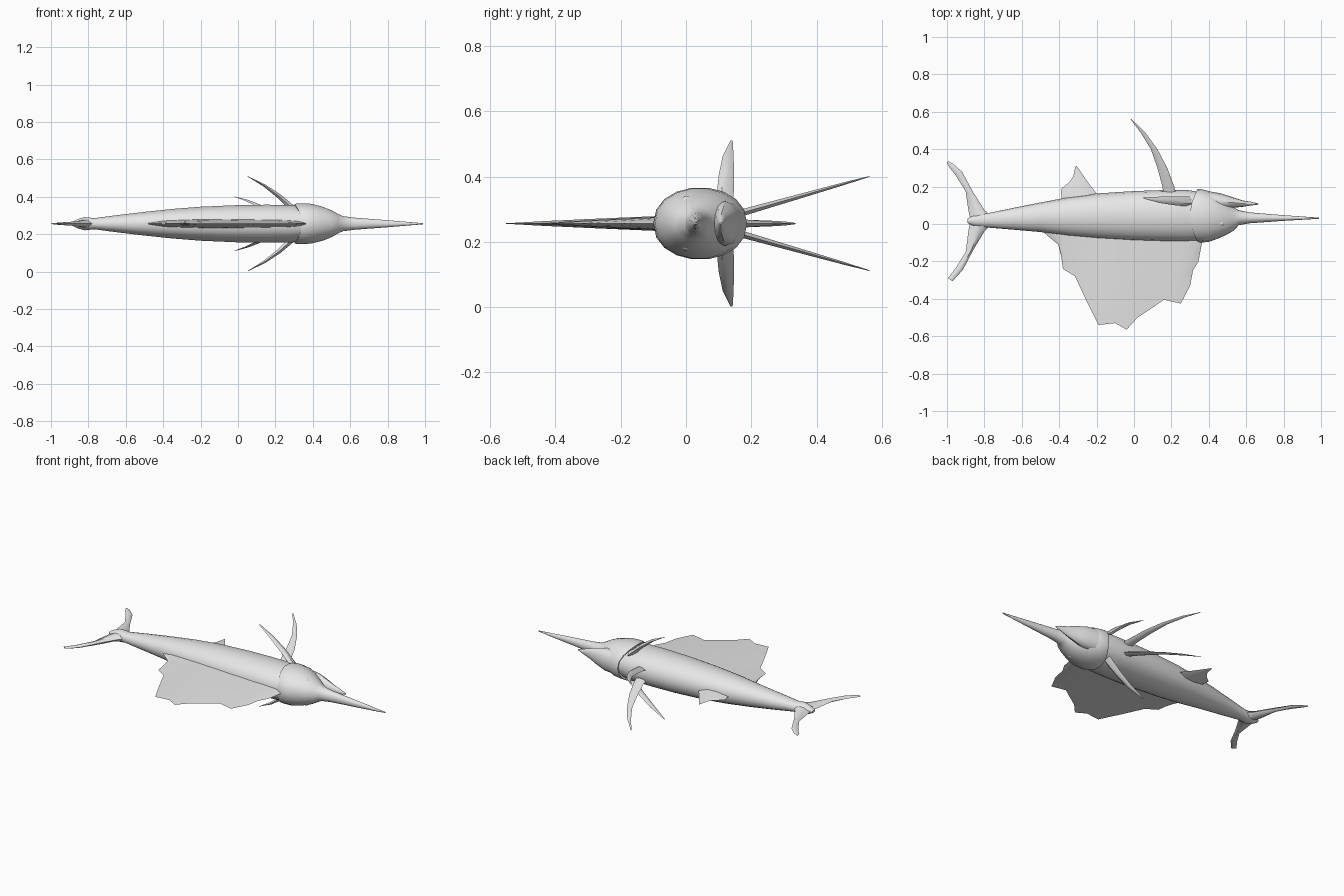
import bpy, bmesh, math
from mathutils import Vector

CZ = 0.256   # height of the symmetry plane (the fish lies on its side)

grey = bpy.data.materials.new("plain grey")
grey.diffuse_color = (0.8, 0.8, 0.8, 1)


def finish(name, bm, angle=40):
    bmesh.ops.remove_doubles(bm, verts=bm.verts, dist=0.0004)
    bmesh.ops.recalc_face_normals(bm, faces=bm.faces)
    me = bpy.data.meshes.new(name)
    bm.to_mesh(me)
    bm.free()
    me.materials.append(grey)
    ob = bpy.data.objects.new(name, me)
    bpy.context.collection.objects.link(ob)
    bpy.ops.object.select_all(action='DESELECT')
    ob.select_set(True)
    bpy.context.view_layer.objects.active = ob
    bpy.ops.object.shade_smooth_by_angle(angle=math.radians(angle))
    return ob


def loft(name, rings, angle=40):
    """Skin a list of closed rings and cap both ends."""
    bm = bmesh.new()
    rows = [[bm.verts.new(p) for p in r] for r in rings]
    n = len(rows[0])
    for a, b in zip(rows, rows[1:]):
        for i in range(n):
            j = (i + 1) % n
            bm.faces.new((a[i], a[j], b[j], b[i]))
    bm.faces.new(rows[0])
    bm.faces.new(rows[-1])
    return finish(name, bm, angle)


def oval(x, y0, y1, w, sweep=0.0, n=18):
    """Slightly boxy oval across the body; sweep bends its back and belly forward."""
    ring = []
    for k in range(n):
        a = 2 * math.pi * k / n
        c, s = math.cos(a), math.sin(a)
        z = math.copysign(abs(s) ** 0.9, s) * w
        ring.append((x + sweep * c * c, (y0 + y1) / 2 + c * (y1 - y0) / 2, CZ + z))
    return ring


def fin(name, stations, normal):
    """Blade from (leading point, trailing point, half thickness) stations."""
    nrm = Vector(normal).normalized()
    rings = []
    for lead, trail, t in stations:
        a, b = Vector(lead), Vector(trail)
        p, q = a.lerp(b, 0.3), a.lerp(b, 0.65)
        o, i = nrm * t, nrm * t * 0.8
        rings.append([a, p + o, q + i, b, q - i, p - o])
    return loft(name, rings, 50)


# Trunk: x, back y, belly y, half width
trunk = [(-0.89, 0.005, 0.03, 0.008), (-0.86, -0.01, 0.045, 0.024),
         (-0.82, -0.018, 0.055, 0.036), (-0.77, -0.02, 0.06, 0.03),
         (-0.65, -0.03, 0.085, 0.046), (-0.5, -0.043, 0.115, 0.064),
         (-0.35, -0.064, 0.143, 0.08), (-0.2, -0.078, 0.163, 0.092),
         (0.0, -0.09, 0.176, 0.101), (0.15, -0.094, 0.181, 0.103),
         (0.28, -0.094, 0.182, 0.102), (0.38, -0.085, 0.168, 0.088)]
loft("body", [oval(*s) for s in trunk])

# Head with gill cover edge, running out into the bill
head = [(0.305, -0.082, 0.17, 0.09, 0.04), (0.3, -0.094, 0.186, 0.107, 0.04),
        (0.325, -0.1, 0.187, 0.111, 0.03), (0.39, -0.095, 0.176, 0.108, 0.01),
        (0.45, -0.078, 0.15, 0.093), (0.5, -0.055, 0.112, 0.073),
        (0.535, -0.034, 0.088, 0.053), (0.56, -0.006, 0.074, 0.041),
        (0.62, 0.004, 0.062, 0.033), (0.8, 0.017, 0.047, 0.019),
        (0.99, 0.028, 0.034, 0.003)]
loft("head_and_bill", [oval(*s) for s in head])

# Lower jaw
jaw = [(0.38, 0.07, 0.178, 0.07), (0.46, 0.072, 0.165, 0.068),
       (0.52, 0.085, 0.146, 0.052), (0.58, 0.092, 0.126, 0.032),
       (0.62, 0.098, 0.12, 0.018), (0.665, 0.104, 0.11, 0.003)]
loft("lower_jaw", [oval(*s, n=12) for s in jaw])

# Sail: base x, edge x, edge y, with a ragged outer edge and faint ripples
sail = [(-0.48, -0.48, -0.048), (-0.45, -0.405, -0.11), (-0.41, -0.39, -0.17),
        (-0.38, -0.38, -0.24), (-0.32, -0.315, -0.28), (-0.26, -0.25, -0.42),
        (-0.2, -0.19, -0.54), (-0.11, -0.1, -0.53), (-0.05, -0.04, -0.565),
        (0.02, 0.02, -0.5), (0.1, 0.095, -0.45), (0.17, 0.16, -0.405),
        (0.25, 0.25, -0.425), (0.3, 0.3, -0.33), (0.325, 0.315, -0.25),
        (0.345, 0.345, -0.2), (0.37, 0.365, -0.09)]
rings = []
for k, (bx, ex, ey) in enumerate(sail):
    by = -0.03
    taper = math.sin(math.pi * (k + 0.5) / len(sail)) ** 0.6
    side = []
    for f in (0.0, 0.25, 0.5, 0.75):
        t = 0.024 * taper * (1 - f) * (1 + 0.12 * (-1) ** k * f) + 0.001
        side.append((bx + (ex - bx) * f, by + (ey - by) * f, t))
    ring = [(x, y, CZ + t) for x, y, t in side] + [(ex, ey, CZ)]
    ring += [(x, y, CZ - t) for x, y, t in reversed(side)]
    rings.append(ring)
loft("dorsal_sail", rings, 50)

# Tail lobes
tail = {
    "tail_lobe_belly_side": [(-0.75, 0.03, -0.875, 0.025, 0.026), (-0.80, 0.075, -0.885, 0.07, 0.018),
                             (-0.86, 0.17, -0.9, 0.175, 0.012), (-0.92, 0.28, -0.955, 0.262, 0.008),
                             (-0.965, 0.32, -0.985, 0.3, 0.005), (-0.995, 0.337, -1.0, 0.325, 0.002)],
    "tail_lobe_back_side": [(-0.75, 0.01, -0.875, 0.015, 0.026), (-0.80, -0.04, -0.885, -0.035, 0.018),
                            (-0.86, -0.14, -0.9, -0.15, 0.012), (-0.915, -0.245, -0.95, -0.23, 0.008),
                            (-0.97, -0.306, -0.995, -0.29, 0.003)]}
for name, rows in tail.items():
    fin(name, [((a, b, CZ), (c, d, CZ), t) for a, b, c, d, t in rows], (0, 0, 1))

# Anal fin on the belly
anal = [(-0.18, 0.13, -0.385, 0.12, 0.02), (-0.205, 0.17, -0.392, 0.185, 0.013),
        (-0.24, 0.215, -0.345, 0.225, 0.009), (-0.268, 0.255, -0.325, 0.255, 0.006),
        (-0.308, 0.312, -0.314, 0.305, 0.001)]
fin("anal_fin", [((a, b, CZ), (c, d, CZ), t) for a, b, c, d, t in anal], (0, 0, 1))

# Paired parts on both flanks
for side, s in (("upper", 1), ("lower", -1)):
    # Pectoral fin: x, height off plane, chord y range, half thickness
    pect = [(0.3, 0.075, 0.093, 0.146, 0.016), (0.22, 0.147, 0.1, 0.147, 0.012),
            (0.14, 0.205, 0.112, 0.146, 0.007), (0.05, 0.254, 0.136, 0.143, 0.001)]
    fin("pectoral_fin_" + side,
        [((x, y0, CZ + s * h), (x, y1, CZ + s * h), t) for x, h, y0, y1, t in pect],
        (0.6, 0, 0.8 * s))

    # Long pelvic fin: chord x range, y, half thickness
    pelv = [(0.23, 0.16, 0.14, 0.011), (0.215, 0.152, 0.2, 0.01), (0.178, 0.125, 0.3, 0.008),
            (0.125, 0.09, 0.4, 0.006), (0.06, 0.035, 0.49, 0.004), (-0.015, -0.02, 0.562, 0.001)]
    fin("pelvic_fin_" + side,
        [((a, y, CZ + s * (0.024 + (y - 0.14) * 0.285)),
          (b, y, CZ + s * (0.024 + (y - 0.14) * 0.285)), t) for a, b, y, t in pelv],
        (0, -0.28 * s, 0.96))

    # Eye and its raised rim, tilted to follow the head
    tilt = (math.radians(25) * s, math.radians(25) * s, 0)
    spot = (0.468, 0.0, CZ + s * 0.07)
    bpy.ops.mesh.primitive_uv_sphere_add(segments=14, ring_count=8, radius=0.018,
                                         location=spot, rotation=tilt)
    eye = bpy.context.object
    eye.name = "eye_" + side
    eye.scale.z = 0.7
    bpy.ops.object.shade_smooth()
    bpy.ops.mesh.primitive_torus_add(major_segments=16, minor_segments=6, major_radius=0.021,
                                     minor_radius=0.005, location=spot, rotation=tilt)
    rim = bpy.context.object
    rim.name = "eye_rim_" + side
    bpy.ops.object.shade_smooth()
    for ob in (eye, rim):
        ob.data.materials.append(grey)
